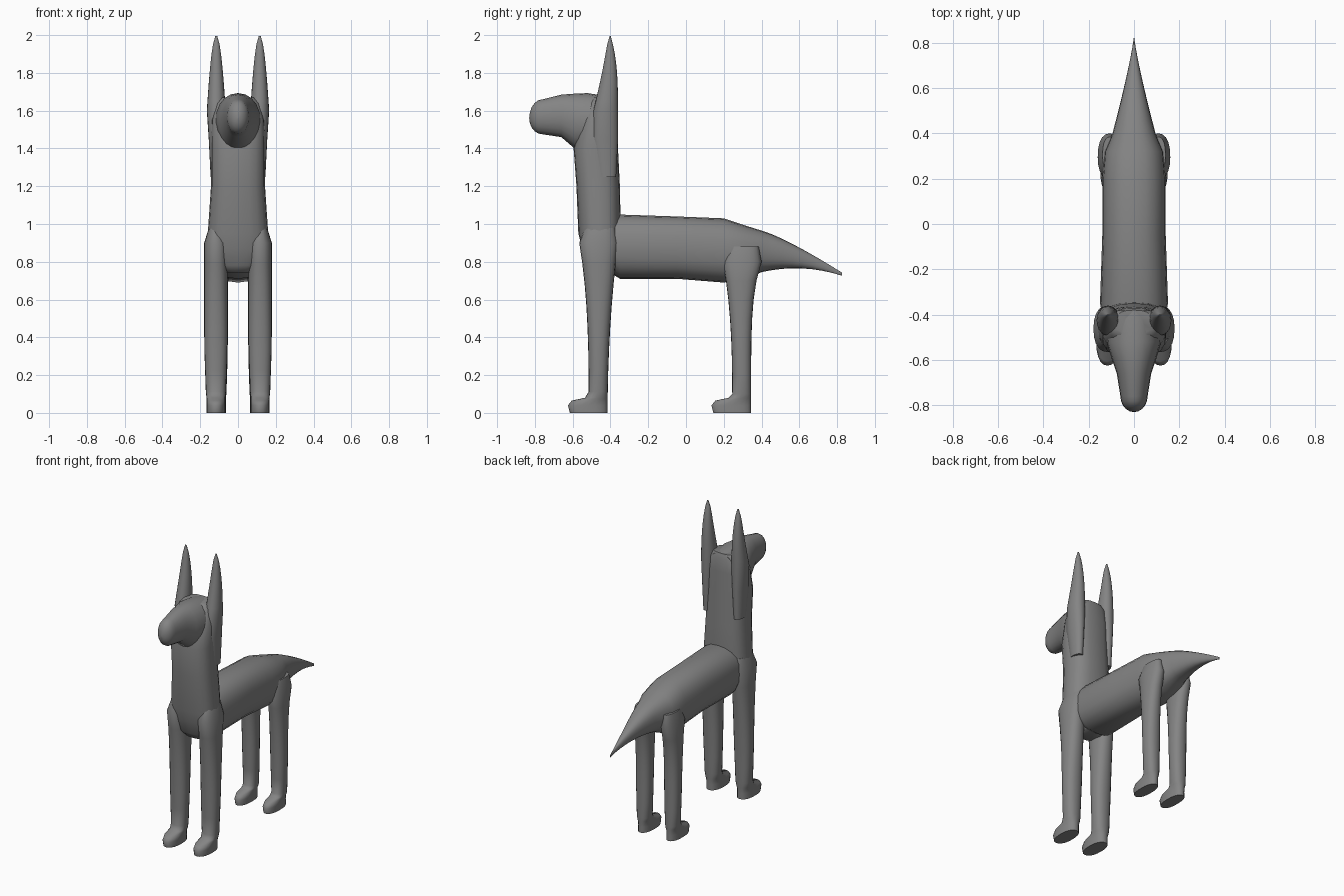
import bpy
import bmesh
from math import cos, sin, pi, radians

cube = bpy.data.objects.get("Cube")
if cube:
    bpy.data.objects.remove(cube, do_unlink=True)

# One plain colour for the whole animal
GREY = (0.23, 0.23, 0.23, 1)
grey = bpy.data.materials.new("plain grey")
grey.use_nodes = True
grey.diffuse_color = GREY
shader = next(n for n in grey.node_tree.nodes if n.type == "BSDF_PRINCIPLED")
shader.inputs["Base Color"].default_value = GREY
shader.inputs["Roughness"].default_value = 0.8

SIDES = 20


def rounded(value, power):
    """Superellipse coordinate: higher powers give squarer sections."""
    return (abs(value) ** (2 / power)) * (1 if value > 0 else -1)


def fractions(count):
    """Even steps from zero to just short of one, ending close to the tip."""
    return [i / count for i in range(count)] + [0.99]


def loft(name, axis, sections, power, x=0):
    """Skin rings (position, half width, low, high) stacked along y or z."""
    bm = bmesh.new()
    rings = []
    for position, width, low, high in sections:
        ring = []
        for i in range(SIDES):
            angle = 2 * pi * i / SIDES
            across = x + width * rounded(cos(angle), power)
            along = (low + high) / 2 + (high - low) / 2 * rounded(sin(angle), power)
            if axis == "y":
                ring.append(bm.verts.new((across, position, along)))
            else:
                ring.append(bm.verts.new((across, along, position)))
        rings.append(ring)
    for lower, upper in zip(rings, rings[1:]):
        for i in range(SIDES):
            j = (i + 1) % SIDES
            bm.faces.new((lower[i], lower[j], upper[j], upper[i]))
    bm.faces.new(rings[0])
    bm.faces.new(rings[-1])
    bmesh.ops.recalc_face_normals(bm, faces=bm.faces)
    mesh = bpy.data.meshes.new(name)
    bm.to_mesh(mesh)
    bm.free()
    mesh.materials.append(grey)
    obj = bpy.data.objects.new(name, mesh)
    bpy.context.collection.objects.link(obj)
    bpy.ops.object.select_all(action="DESELECT")
    obj.select_set(True)
    bpy.context.view_layer.objects.active = obj
    bpy.ops.object.shade_smooth_by_angle(angle=radians(55))


def ear(name, x):
    """Tall pointed ear whose root merges into the side of the neck."""
    sections = [(1.25, 0.03, -0.47, -0.37), (1.45, 0.04, -0.5, -0.36)]
    for u in fractions(8):
        back = -0.36 - 0.04 * u ** 3
        depth = 0.13 * (1 - u) ** 0.7
        sections.append((1.6 + 0.4 * u, 0.05 * (1 - u) ** 0.5, back - depth, back))
    loft(name, "z", sections, 2.1, x)


def leg(name, x, heel, top, width, flare):
    """Leg that widens towards the body and ends in a forward-pointing foot."""
    # Foot: height and how far the toe reaches ahead of the heel
    foot = [(0, 0.2), (0.04, 0.21), (0.065, 0.19), (0.08, 0.12)]
    sections = [(z, width * 0.8, heel - reach, heel) for z, reach in foot]
    # Shaft: both edges curve outwards near the top
    for step in range(1, 9):
        t = step / 8
        front = heel - 0.1 - 0.05 * t ** 3
        sections.append((top * t, width * min(1, 0.8 + t / 2), front, heel + 0.055 * t ** flare))
    # Shoulder or hip, tucked inside the body
    sections.append((top + 0.08, width * 0.6, heel - 0.12, heel + 0.04))
    loft(name, "z", sections, 2.3, x)


# Torso, running into the tapering tail
torso = [
    (-0.46, 0.13, 0.78, 1.02),
    (-0.35, 0.15, 0.71, 1.05),
    (-0.05, 0.14, 0.71, 1.04),
    (0.2, 0.14, 0.69, 1.03),
    (0.32, 0.13, 0.71, 0.99),
]
for u in fractions(8):
    torso.append((
        0.4 + 0.43 * u,
        0.095 * (1 - u) ** 1.2,
        0.745 + u * (0.1 - 0.12 * u),
        0.965 - 0.225 * u ** 1.2,
    ))
loft("torso_and_tail", "y", torso, 2.4)

# Upright chest and neck
loft("chest_and_neck", "z", [
    (0.74, 0.07, -0.5, -0.37),
    (0.78, 0.12, -0.53, -0.36),
    (0.87, 0.16, -0.55, -0.35),
    (0.95, 0.16, -0.57, -0.345),
    (1.2, 0.143, -0.58, -0.35),
    (1.4, 0.143, -0.595, -0.36),
    (1.55, 0.14, -0.56, -0.365),
    (1.64, 0.115, -0.52, -0.37),
    (1.67, 0.085, -0.5, -0.38),
], 2.6)

# Head: a domed muzzle, then the jaw, brow and back of the skull
head = []
for u in reversed(fractions(5)):
    bulge = cos(u * pi / 2)
    head.append((-0.76 - 0.07 * sin(u * pi / 2), 0.06 * bulge, 1.56 - 0.085 * bulge, 1.56 + 0.1 * bulge))
head += [
    (-0.66, 0.076, 1.46, 1.685),
    (-0.59, 0.1, 1.4, 1.69),
    (-0.52, 0.12, 1.39, 1.693),
    (-0.38, 0.11, 1.42, 1.67),
]
loft("head", "y", head, 2.1)

# Paired parts
for label, side in (("left", 1), ("right", -1)):
    ear(label + "_ear", 0.115 * side)
    leg(label + "_front_leg", 0.117 * side, -0.415, 0.9, 0.062, 2)
    leg(label + "_back_leg", 0.107 * side, 0.345, 0.8, 0.053, 5)
